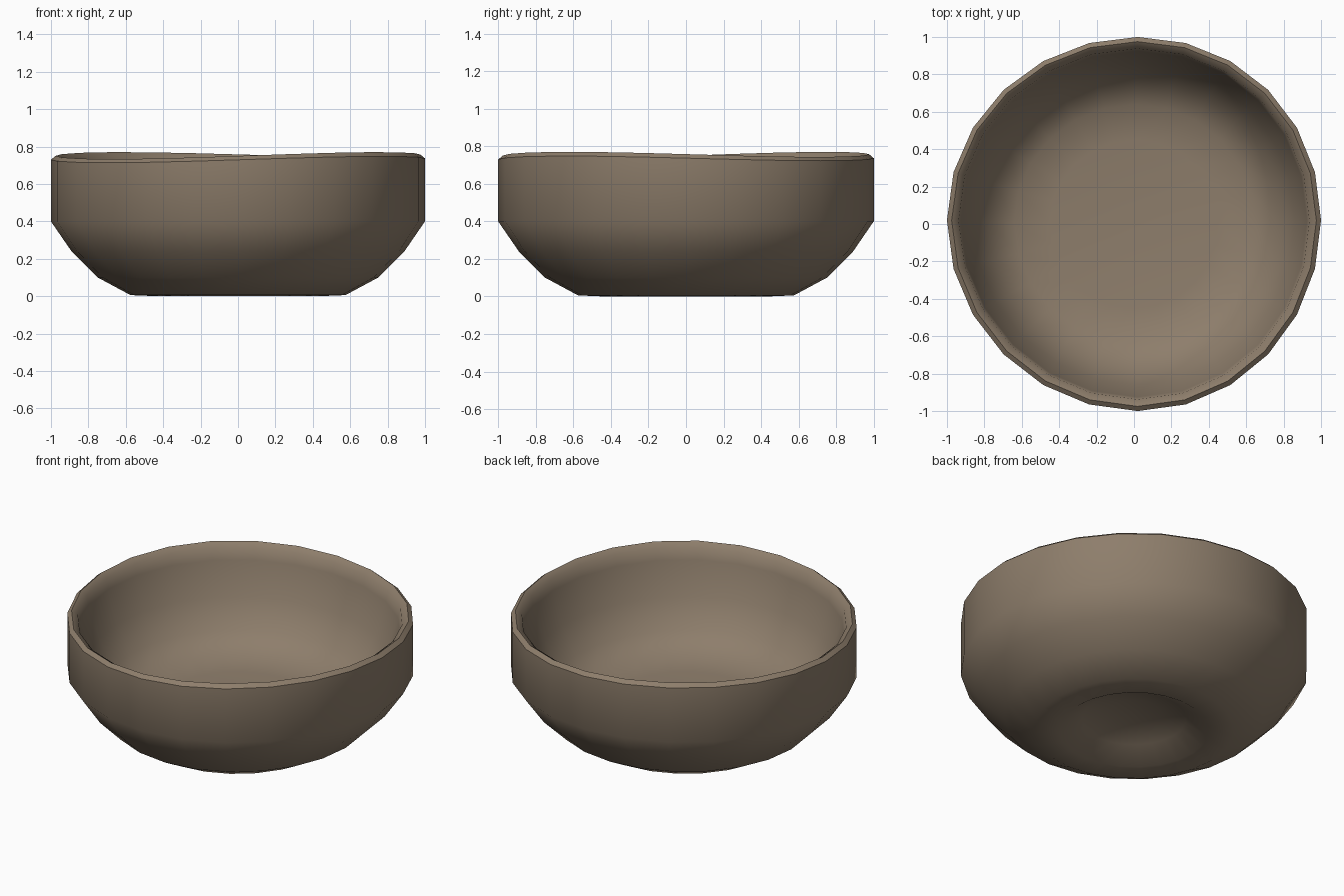
import bpy, bmesh, math

if "Cube" in bpy.data.objects:
    bpy.data.objects.remove(bpy.data.objects["Cube"])

SIDES = 24

# Clay material
clay = bpy.data.materials.new("brown_clay")
clay.diffuse_color = (0.27, 0.208, 0.148, 1)
clay.use_nodes = True
clay.node_tree.nodes["Principled BSDF"].inputs["Base Color"].default_value = clay.diffuse_color

# Closed profile (radius, height): domed recess, foot, outside wall, rim, sloping inside
profile = [
    (0.15, 0.115), (0.30, 0.075), (0.43, 0.0), (0.575, 0.006),
    (0.75, 0.10), (0.89, 0.24), (1.0, 0.40), (1.0, 0.733),
    (0.975, 0.754), (0.938, 0.728), (0.925, 0.66),
    (0.86, 0.46), (0.77, 0.29), (0.64, 0.20), (0.45, 0.18), (0.15, 0.17),
]


def place(r, z, a):
    # Hand-made look: rim rises and dips in a saddle wave, rings bulge to one side
    x, y = r * math.cos(a), r * math.sin(a)
    wave = -0.016 * math.sin(2 * a) + 0.0035 * (math.cos(a) + math.sin(a))
    fade = (z / 0.753) ** 3
    return (x + 0.02 * (r * r - x * x), y + 0.02 * (r * r - y * y), z + wave * fade)


bm = bmesh.new()
rings = []
for r, z in profile:
    rings.append([bm.verts.new(place(r, z, 2 * math.pi * i / SIDES)) for i in range(SIDES)])

# Walls
for lo, hi in zip(rings, rings[1:]):
    for i in range(SIDES):
        j = (i + 1) % SIDES
        bm.faces.new((lo[i], lo[j], hi[j], hi[i]))

# Recess centre and inner floor centre
under = bm.verts.new((0, 0, 0.125))
floor = bm.verts.new((0, 0, 0.168))
for i in range(SIDES):
    j = (i + 1) % SIDES
    bm.faces.new((under, rings[0][j], rings[0][i]))
    bm.faces.new((floor, rings[-1][i], rings[-1][j]))
bmesh.ops.recalc_face_normals(bm, faces=bm.faces)

mesh = bpy.data.meshes.new("bowl")
bm.to_mesh(mesh)
bm.free()
mesh.materials.append(clay)
bowl = bpy.data.objects.new("bowl", mesh)
bpy.context.collection.objects.link(bowl)

# Smooth body with a crisp rim edge
bpy.context.view_layer.objects.active = bowl
bowl.select_set(True)
bpy.ops.object.shade_smooth_by_angle(angle=math.radians(46))
